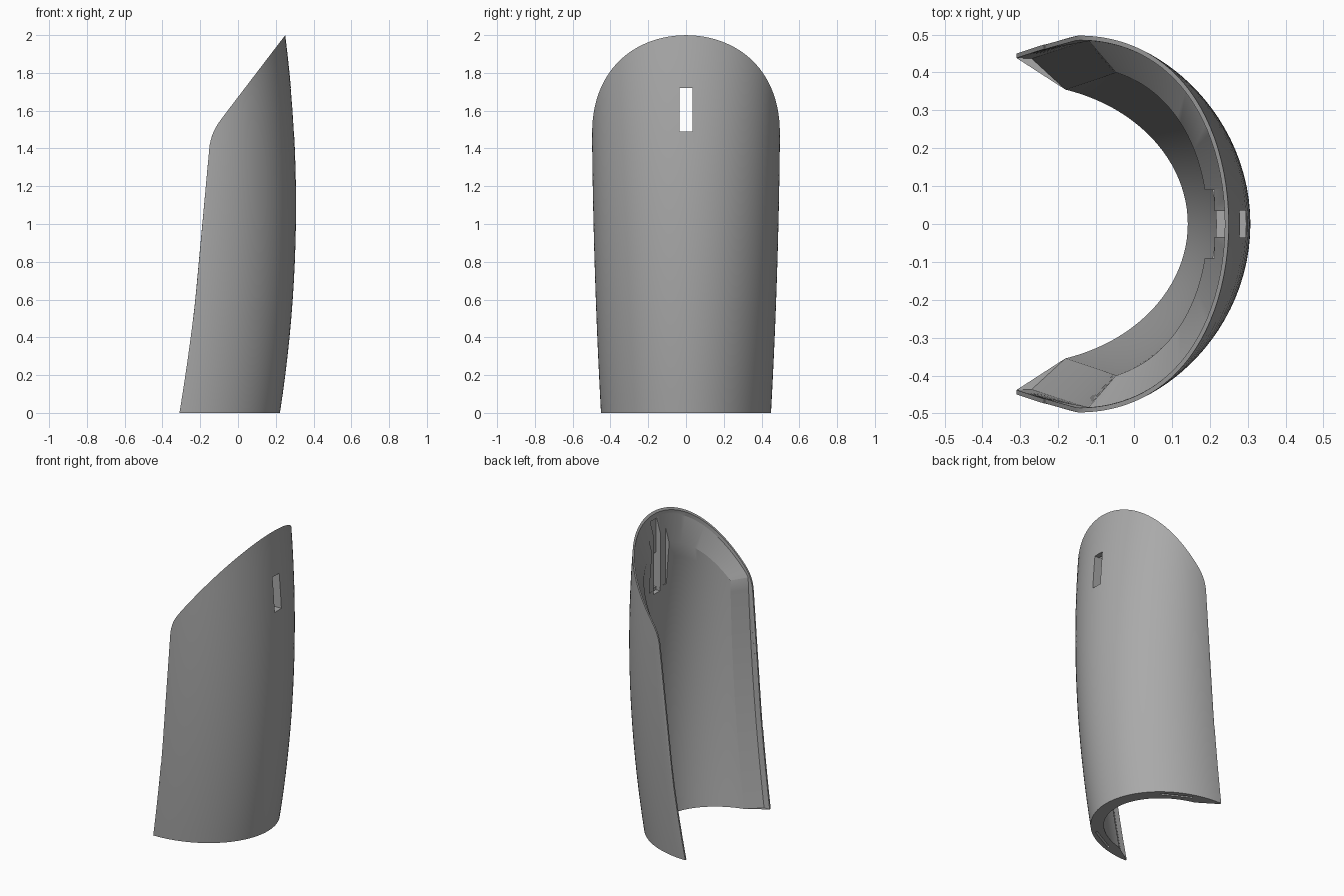
import bpy, bmesh, math
from mathutils import Matrix, Vector

if "Cube" in bpy.data.objects:
    bpy.data.objects.remove(bpy.data.objects["Cube"])

COLS, ROWS = 72, 20


def surface(theta, z, inset):
    # Half-ellipse cross-section that bows and tapers with height
    back = -0.31 + 0.165 * z - 0.04 * z * z
    front = 0.222 + 0.155 * z - 0.0705 * z * z - inset
    wide = 0.45 + 0.055 * z - 0.0155 * z * z - inset
    return (back + (front - back) * math.cos(theta), wide * math.sin(theta), z)


def top_height(theta, inset, drop):
    # Height where the slanted, round-cornered cut meets the surface
    lo, hi = 0.5, 2.3
    for _ in range(40):
        z = (lo + hi) / 2
        x = surface(theta, z, inset)[0]
        cut = 1.672 + 1.31 * x - 0.08 * math.exp(-(x + 0.155) / 0.015) - drop
        if z < cut:
            lo = z
        else:
            hi = z
    return lo


def layer(bm, limit, inset, drop, full):
    # Grid of vertices [column][row]; only the rim when not full
    grid = []
    for i in range(COLS + 1):
        t = math.radians(limit) * math.sin((2 * i / COLS - 1) * math.pi / 2)
        top = top_height(t, inset, drop)
        col = {}
        for j in range(ROWS + 1):
            if full or j == ROWS or i in (0, COLS):
                col[j] = bm.verts.new(surface(t, top * j / ROWS, inset))
        grid.append(col)
    return grid


def rim(g):
    return ([g[0][j] for j in range(ROWS)] + [g[i][ROWS] for i in range(COLS + 1)]
            + [g[COLS][j] for j in range(ROWS - 1, -1, -1)])


grey = bpy.data.materials.new("mid_grey")
grey.diffuse_color = (0.4, 0.4, 0.4, 1)
grey.use_nodes = True
grey.node_tree.nodes["Principled BSDF"].inputs["Base Color"].default_value = grey.diffuse_color

# Guard shell: outer skin, thin lip, chamfer and inner liner
bm = bmesh.new()
outer = layer(bm, 90, 0, 0, True)
lip = layer(bm, 90, 0.012, 0, False)
step = layer(bm, 85.6, 0.012, 0.03, False)
inner = layer(bm, 73.4, 0.08, 0.14, True)
for g in (outer, inner):
    for i in range(COLS):
        for j in range(ROWS):
            bm.faces.new((g[i][j], g[i + 1][j], g[i + 1][j + 1], g[i][j + 1]))
loops = [rim(g) for g in (outer, lip, step, inner)]
for a, b in zip(loops, loops[1:]):
    for k in range(len(a) - 1):
        bm.faces.new((a[k], a[k + 1], b[k + 1], b[k]))
for i in range(COLS):
    bm.faces.new((outer[i][0], outer[i + 1][0], inner[i + 1][0], inner[i][0]))
for i in (0, COLS):
    bm.faces.new([g[i][0] for g in (outer, lip, step, inner)])
bmesh.ops.recalc_face_normals(bm, faces=bm.faces)
mesh = bpy.data.meshes.new("guard_shell")
bm.to_mesh(mesh)
bm.free()
shell = bpy.data.objects.new("guard_shell", mesh)
bpy.context.collection.objects.link(shell)
mesh.materials.append(grey)


def cut_box(name, lo, hi, angle=0):
    lo, hi = Vector(lo), Vector(hi)
    b = bmesh.new()
    bmesh.ops.create_cube(b, size=1)
    bmesh.ops.scale(b, vec=hi - lo, verts=b.verts)
    bmesh.ops.rotate(b, matrix=Matrix.Rotation(angle, 3, 'Z'), verts=b.verts)
    bmesh.ops.translate(b, vec=(lo + hi) / 2, verts=b.verts)
    me = bpy.data.meshes.new(name)
    b.to_mesh(me)
    b.free()
    me.materials.append(grey)
    ob = bpy.data.objects.new(name, me)
    bpy.context.collection.objects.link(ob)
    ob.hide_render = True
    m = shell.modifiers.new(name, 'BOOLEAN')
    m.operation, m.solver, m.object = 'DIFFERENCE', 'EXACT', ob
    return ob


# Window slot, groove behind it, wide recess and slits in the bottom edge
cutters = [
    cut_box("window_cutter", (0.0, -0.035, 1.49), (0.5, 0.035, 1.72)),
    cut_box("groove_cutter", (0.0, -0.034, 1.47), (0.246, 0.034, 1.95)),
    cut_box("recess_cutter", (0.0, -0.09, 1.5), (0.213, 0.09, 1.9)),
]
for s in (1, -1):
    cutters.append(cut_box("slit_cutter", (-0.143, s * 0.347 - 0.007, -0.1),
                           (0.057, s * 0.347 + 0.007, 0.1), -s * 0.49))

# Apply the cuts, drop the cutters, shade
bpy.context.view_layer.objects.active = shell
shell.select_set(True)
for m in list(shell.modifiers):
    bpy.ops.object.modifier_apply(modifier=m.name)
for c in cutters:
    bpy.data.objects.remove(c)
bpy.ops.object.shade_smooth_by_angle(angle=math.radians(25))
